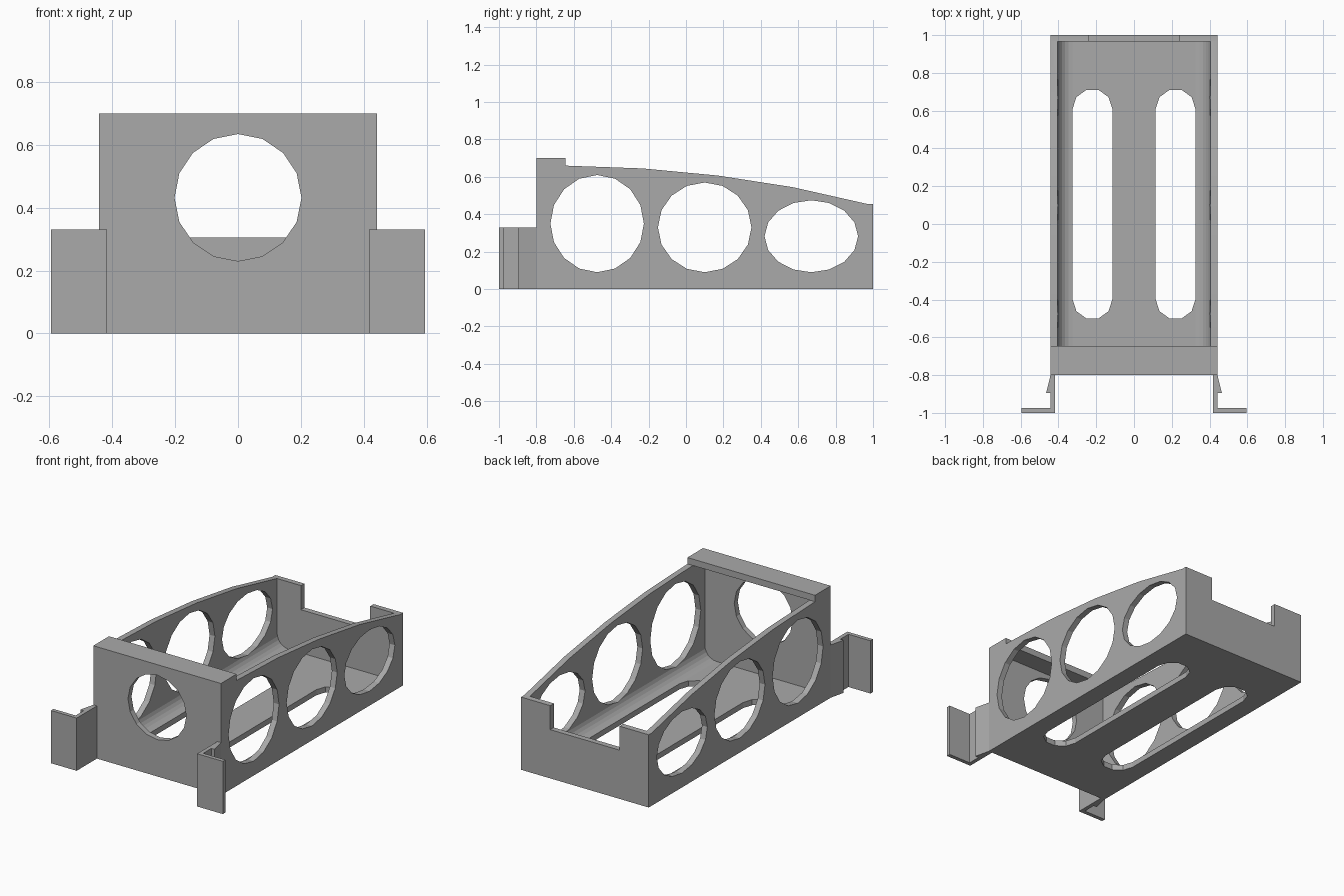
import bpy
import bmesh
from math import cos, sin, pi

cube = bpy.data.objects.get("Cube")
if cube:
    bpy.data.objects.remove(cube)

grey = bpy.data.materials.new("plain grey")
grey.use_nodes = True
grey.diffuse_color = (0.4, 0.4, 0.4, 1)
grey.node_tree.nodes["Principled BSDF"].inputs["Base Color"].default_value = (0.4, 0.4, 0.4, 1)


def prism(name, outline, axis, low, high):
    """Extrude a 2D outline along an axis (outline lies in the other two, in xyz order)."""
    def place(p, d):
        return {"x": (d, p[0], p[1]), "y": (p[0], d, p[1]), "z": (p[0], p[1], d)}[axis]
    bm = bmesh.new()
    face = bm.faces.new([bm.verts.new(place(p, low)) for p in outline])
    new = bmesh.ops.extrude_face_region(bm, geom=[face])["geom"]
    shift = [b - a for a, b in zip(place((0, 0), low), place((0, 0), high))]
    bmesh.ops.translate(bm, vec=shift, verts=[g for g in new if isinstance(g, bmesh.types.BMVert)])
    bmesh.ops.recalc_face_normals(bm, faces=bm.faces)
    mesh = bpy.data.meshes.new(name)
    bm.to_mesh(mesh)
    bm.free()
    mesh.materials.append(grey)
    obj = bpy.data.objects.new(name, mesh)
    bpy.context.collection.objects.link(obj)
    return obj


def arc(cx, cy, rx, ry, start, end, steps):
    angles = [start + (end - start) * i / steps for i in range(steps + 1)]
    return [(cx + rx * cos(a), cy + ry * sin(a)) for a in angles]


def ellipse(cx, cy, rx, ry, sides):
    return arc(cx, cy, rx, ry, 0, 2 * pi, sides)[:-1]


def rect(a, b, c, d):
    return [(a, c), (b, c), (b, d), (a, d)]


def cut(target, cutter):
    mod = target.modifiers.new(cutter.name, "BOOLEAN")
    mod.operation = "DIFFERENCE"
    mod.solver = "EXACT"
    mod.object = cutter
    cutter.hide_render = True
    cutter.hide_set(True)
    cutter.display_type = "WIRE"


# Tray body: sloping side outline across the full width
HALF, INNER, WALL = 0.442, 0.405, 0.035
body = prism("tray_body", [(-0.8, 0), (1, 0), (1, 0.455), (0.97, 0.455), (0.57, 0.545),
                           (0.17, 0.607), (-0.23, 0.645), (-0.645, 0.66), (-0.8, 0.66)],
             "x", -HALF, HALF)

# Cavity with rounded lower corners
r = 0.08
cavity = (arc(INNER - r, WALL + r, r, r, 0, -pi / 2, 6)
          + arc(r - INNER, WALL + r, r, r, -pi / 2, -pi, 6)
          + [(-INNER, 1), (INNER, 1)])
cut(body, prism("cavity_cutter", cavity, "y", WALL - 0.8, 1 - WALL))

# Side openings, shrinking towards the back
for i, (y, top) in enumerate([(-0.475, 0.61), (0.1, 0.57), (0.67, 0.475)]):
    hole = ellipse(y, (top + 0.09) / 2, 0.25, (top - 0.09) / 2, 16)
    cut(body, prism(f"side_hole_cutter_{i + 1}", hole, "x", -0.6, 0.6))

# Front opening and rear notch
cut(body, prism("front_hole_cutter", ellipse(0, 0.432, 0.202, 0.202, 16), "y", -0.9, -0.7))
cut(body, prism("rear_notch_cutter", rect(-0.24, 0.24, 0.305, 0.8), "y", 0.9, 1.1))

# Floor slots
for side, name in ((1, "left"), (-1, "right")):
    slot = (arc(0.22 * side, 0.61, 0.105, 0.105, 0, pi, 5)
            + arc(0.22 * side, -0.4, 0.105, 0.105, pi, 2 * pi, 5))
    cut(body, prism(f"{name}_slot_cutter", slot, "z", -0.1, 0.1))

# Front top lip, overhanging the cavity
prism("front_lip", rect(-HALF, HALF, -0.8, -0.645), "z", 0.66, 0.7)

# Mounting brackets: arm, outward flange and snap wedge in one outline
for side, name in ((1, "left"), (-1, "right")):
    outline = [(0.417, -0.8), (0.417, -1), (0.595, -1), (0.595, -0.975), (HALF, -0.975),
               (HALF, -0.895), (0.465, -0.895), (HALF, -0.8)]
    prism(f"{name}_bracket", [(x * side, y) for x, y in outline], "z", 0, 0.33)

# Smooth the rounded surfaces, keep the corners sharp
bpy.ops.object.select_all(action="DESELECT")
body.select_set(True)
bpy.context.view_layer.objects.active = body
bpy.ops.object.shade_smooth_by_angle(angle=pi / 6)
